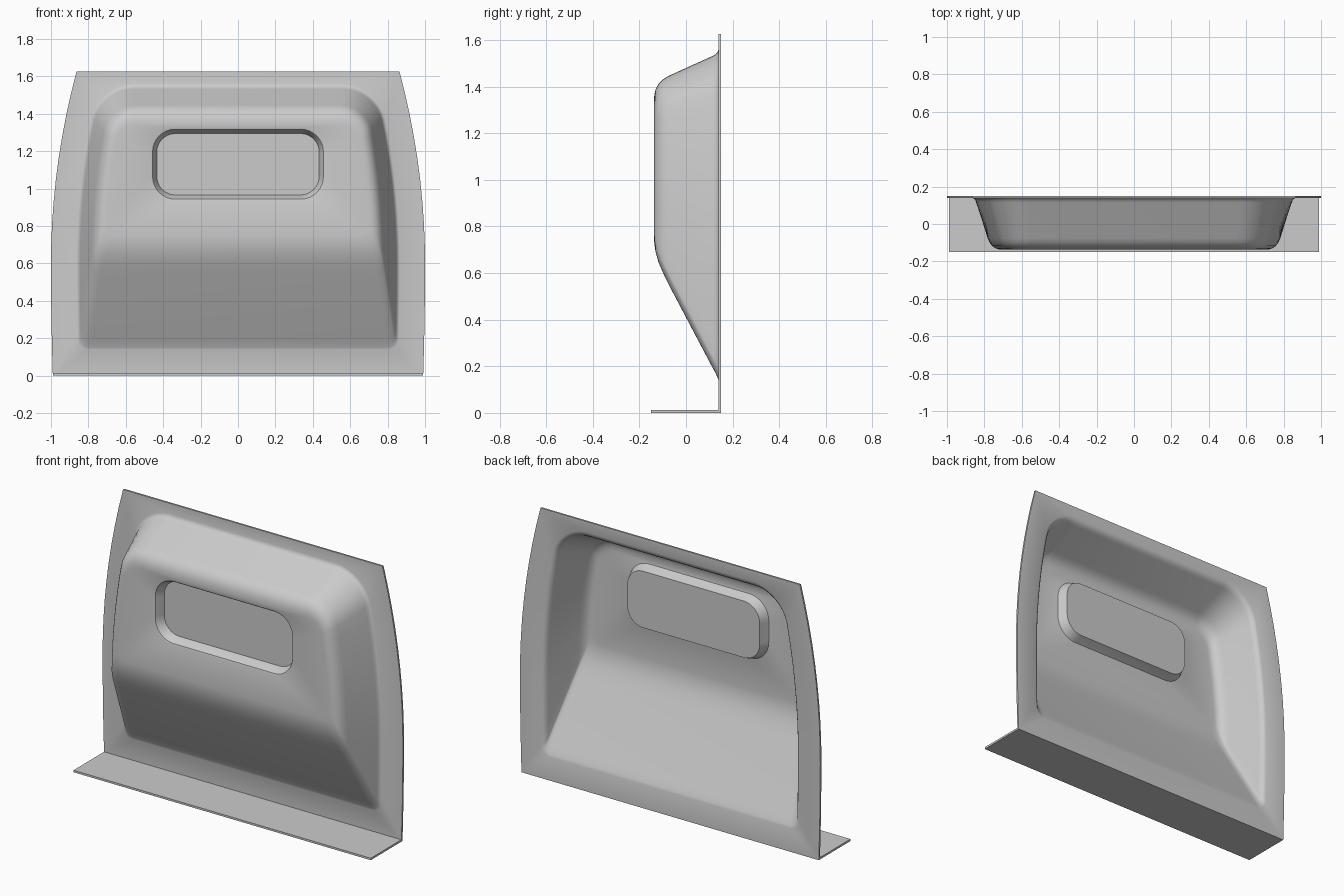
import bpy, bmesh
from math import sin, cos, pi, radians

if "Cube" in bpy.data.objects:
    bpy.data.objects.remove(bpy.data.objects["Cube"])

CORNER, SIDE = 8, 14


def plate_width(z):
    """Half width of the sheet: nearly straight below, curving in above."""
    t = (z - 0.6) / 1.02 if z > 0.6 else (0.6 - z) / 0.6
    return 1 - (0.135 if z > 0.6 else 0.01) * t * t


def ring(y, width, z0, z1, rt, rb):
    """Rounded outline, counter-clockwise from the front; width is a function of z."""
    half = []
    for i in range(CORNER + 1):
        a = i / CORNER * pi / 2
        half.append((rb * (1 - sin(a)), z0 + rb * (1 - cos(a))))
    for i in range(1, SIDE):
        half.append((0, z0 + rb + (z1 - rt - z0 - rb) * i / SIDE))
    for i in range(CORNER + 1):
        a = i / CORNER * pi / 2
        half.append((rt * (1 - cos(a)), z1 - rt * (1 - sin(a))))
    right = [(width(z) - off, y, z) for off, z in half]
    return right + [(-x, yy, z) for x, yy, z in reversed(right)]


def finish(name, bm):
    me = bpy.data.meshes.new(name)
    bm.to_mesh(me)
    bm.free()
    ob = bpy.data.objects.new(name, me)
    bpy.context.collection.objects.link(ob)
    return ob


# Pressed sheet: outer edge, bulge wall with rounded rims, then the pocket
rings = [ring(0.14, plate_width, 0, 1.625, 0, 0)]
bulge = [  # y, side inset, bottom z, top z, top radius, bottom radius
    (0.140, 0.135, 0.140, 1.562, 0.19, 0.06),
    (0.136, 0.144, 0.150, 1.549, 0.18, 0.055),
    (0.128, 0.151, 0.168, 1.540, 0.175, 0.05),
    (0.115, 0.156, 0.192, 1.532, 0.17, 0.05),
    (-0.075, 0.217, 0.552, 1.446, 0.14, 0.05),
    (-0.098, 0.227, 0.600, 1.432, 0.13, 0.05),
    (-0.117, 0.240, 0.643, 1.413, 0.12, 0.05),
    (-0.130, 0.257, 0.688, 1.390, 0.11, 0.05),
    (-0.136, 0.276, 0.725, 1.365, 0.10, 0.05),
    (-0.137, 0.292, 0.750, 1.345, 0.09, 0.05),
]
for y, inset, z0, z1, rt, rb in bulge:
    rings.append(ring(y, lambda z: plate_width(z) - inset, z0, z1, rt, rb))
pocket = [(-0.137, 0.0), (-0.134, 0.008), (-0.127, 0.013), (-0.08, 0.031)]
for y, inset in pocket:
    rings.append(ring(y, lambda z: 0.465 - inset, 0.935 + inset, 1.325 - inset,
                      0.13 - inset, 0.13 - inset))

bm = bmesh.new()
loops = [[bm.verts.new(p) for p in r] for r in rings]
n = len(loops[0])
for outer, inner in zip(loops, loops[1:]):
    for i in range(n):
        j = (i + 1) % n
        bm.faces.new((outer[i], outer[j], inner[j], inner[i]))
bm.faces.new(loops[-1])
bmesh.ops.remove_doubles(bm, verts=bm.verts, dist=1e-5)
panel = finish("pressed_panel", bm)
solid = panel.modifiers.new("thickness", 'SOLIDIFY')
solid.thickness = 0.011
solid.offset = -1
bpy.context.view_layer.objects.active = panel
panel.select_set(True)
bpy.ops.object.modifier_apply(modifier=solid.name)
bpy.ops.object.shade_smooth_by_angle(angle=radians(30))

# Floor flange along the bottom edge
bm = bmesh.new()
bmesh.ops.create_cube(bm, size=1)
for v in bm.verts:
    v.co = (v.co.x * 1.98, v.co.y * 0.295 - 0.0035, (v.co.z + 0.5) * 0.012)
finish("bottom_flange", bm)
